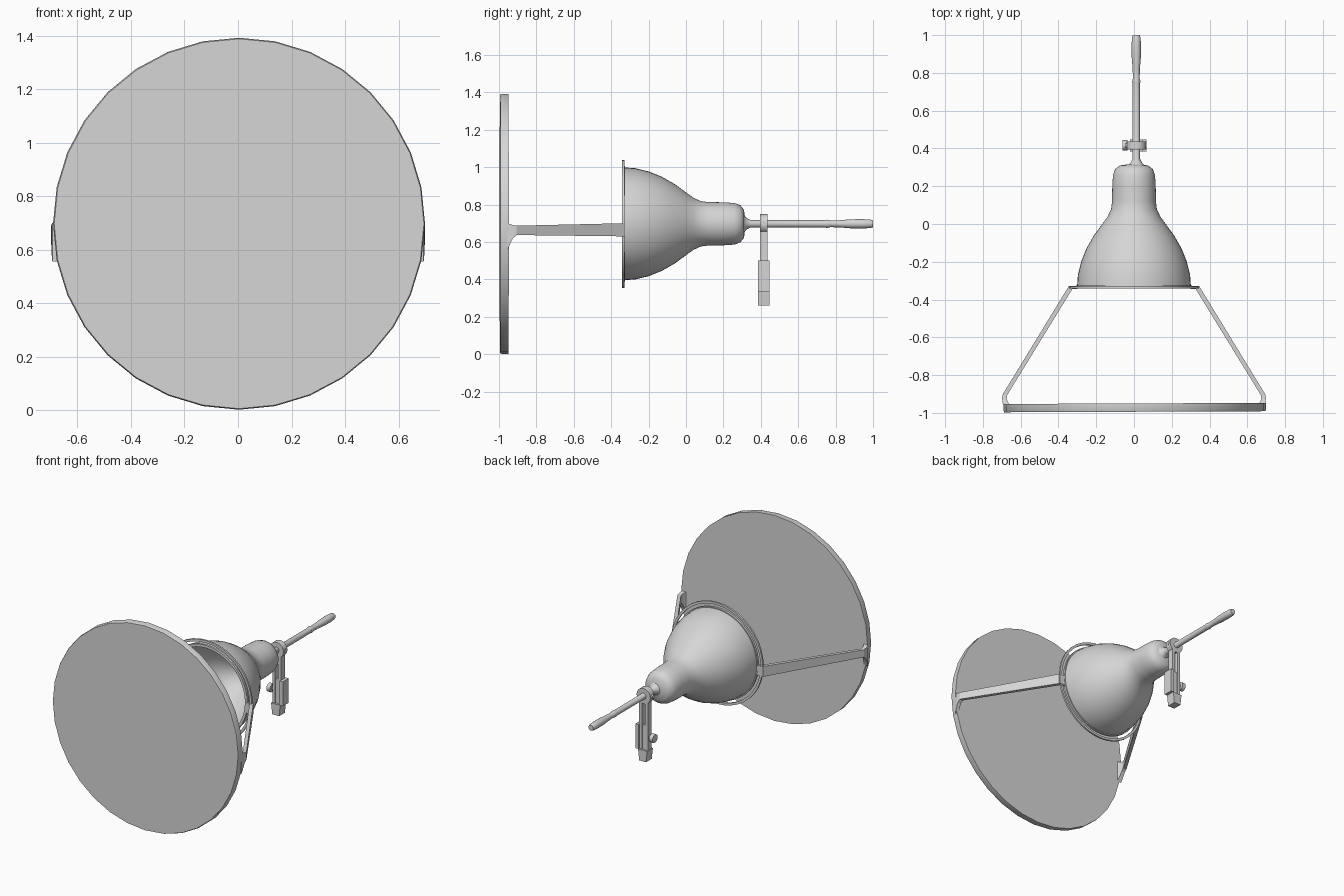
import bpy, bmesh, math
from mathutils import Vector

cube = bpy.data.objects.get("Cube")
if cube:
    bpy.data.objects.remove(cube, do_unlink=True)

AXIS_Z = 0.697
CLAMP_X = 0.012
grey = bpy.data.materials.new("light_grey")
grey.use_nodes = True
colour = (0.67, 0.67, 0.67, 1)
grey.diffuse_color = colour
grey.node_tree.nodes["Principled BSDF"].inputs["Base Color"].default_value = colour


def finish(name, bm, smooth=None):
    bmesh.ops.remove_doubles(bm, verts=bm.verts, dist=1e-5)
    bmesh.ops.recalc_face_normals(bm, faces=bm.faces)
    mesh = bpy.data.meshes.new(name)
    bm.to_mesh(mesh)
    bm.free()
    ob = bpy.data.objects.new(name, mesh)
    bpy.context.collection.objects.link(ob)
    mesh.materials.append(grey)
    if smooth:
        bpy.ops.object.select_all(action="DESELECT")
        ob.select_set(True)
        bpy.context.view_layer.objects.active = ob
        bpy.ops.object.shade_smooth_by_angle(angle=math.radians(smooth))
    return ob


def lathe(name, profile, sides, smooth=40, x=0.0, closed=False):
    """Spin (y, radius) points about the lamp's axis."""
    bm = bmesh.new()
    pts = list(profile) + ([profile[0]] if closed else [])
    verts = [bm.verts.new((x, y, AXIS_Z + r)) for y, r in pts]
    edges = [bm.edges.new(pair) for pair in zip(verts, verts[1:])]
    bmesh.ops.spin(bm, geom=verts + edges, cent=(x, 0, AXIS_Z), axis=(0, 1, 0),
                   angle=math.tau, steps=sides, use_merge=False)
    return finish(name, bm, smooth)


def box(name, x, y, z, taper=1.0):
    """Box from ranges; the bottom may be narrowed sideways."""
    bm = bmesh.new()
    bmesh.ops.create_cube(bm, size=1)
    for v in bm.verts:
        k = taper if v.co.z < 0 else 1
        v.co = [(a + b) / 2 + (b - a) * c * s for (a, b), c, s
                in zip((x, y, z), v.co, (k, 1, 1))]
    return finish(name, bm)


def clamp_box(name, x, y, z, taper=1.0):
    return box(name, [CLAMP_X + v for v in x], y, z, taper)


def strip(name, sections, side):
    """Flat bar through (outer x, thickness, y, low z, high z) sections."""
    bm = bmesh.new()
    rows = []
    for x, thick, y, low, high in sections:
        rows.append([bm.verts.new((side * (x - dx), y, z))
                     for dx, z in ((0, low), (0, high), (thick, high), (thick, low))])
    for a, b in zip(rows, rows[1:]):
        for i in range(4):
            j = (i + 1) % 4
            bm.faces.new((a[i], a[j], b[j], b[i]))
    bm.faces.new(rows[0])
    bm.faces.new(rows[-1])
    return finish(name, bm)


# Solid front diffuser, turned very slightly
disc = lathe("diffuser_disc", [(-0.994, 0), (-0.994, 0.691), (-0.985, 0.695),
                               (-0.95, 0.695), (-0.95, 0)], 32, 35)
disc.rotation_euler.z = 0.004

# Bell reflector as an open shell with a thin lip
outer = [(-0.34, 0.308), (-0.325, 0.308), (-0.325, 0.301), (-0.27, 0.297), (-0.2, 0.28),
         (-0.13, 0.252), (-0.06, 0.212), (0.0, 0.168), (0.04, 0.139), (0.08, 0.121),
         (0.12, 0.116), (0.2, 0.115), (0.26, 0.111), (0.29, 0.1), (0.31, 0.075), (0.32, 0.0)]
inner = [(y - 0.012, r - 0.012) for y, r in outer[3:-1]]
lathe("bell_reflector", outer + [(0.3, 0)] + inner[::-1] + [(-0.34, 0.29)], 48,
      closed=True)

# Mounting ring around the mouth
lathe("mounting_ring", [(-0.342, 0.326), (-0.342, 0.342), (-0.33, 0.342), (-0.33, 0.326)],
      40, 30, closed=True)

# Side arms with flared feet, and tabs joining them to the ring
for side, label in ((1, "left"), (-1, "right")):
    strip(label + "_arm", [(0.347, 0.028, -0.332, 0.63, 0.70), (0.697, 0.026, -0.905, 0.637, 0.687),
                           (0.698, 0.024, -0.925, 0.62, 0.69), (0.697, 0.028, -0.94, 0.59, 0.695),
                           (0.694, 0.034, -0.955, 0.555, 0.70)], side)
    box(label + "_arm_tab", sorted((side * 0.3, side * 0.346)), (-0.343, -0.327), (0.63, 0.70))

# Stem and grip
lathe("stem_rod", [(0.31, 0), (0.31, 0.045), (0.325, 0.03), (0.345, 0.02), (0.76, 0.019),
                   (0.76, 0)], 16, x=CLAMP_X)
lathe("grip", [(0.74, 0), (0.74, 0.02), (0.755, 0.022), (0.77, 0.018), (0.82, 0.019),
               (0.88, 0.024), (0.94, 0.025), (0.985, 0.023), (1.0, 0.018), (1.0, 0)],
      16, x=CLAMP_X)

# Clamp: collar, forked strap, body, tapered foot
lathe("clamp_collar", [(0.395, 0.019), (0.395, 0.052), (0.437, 0.052), (0.437, 0.019)],
      16, x=CLAMP_X, closed=True)
for side, label in ((1, "left"), (-1, "right")):
    clamp_box(label + "_clamp_strap", sorted((side * 0.01, side * 0.032)), (0.395, 0.437),
              (0.33, 0.735))
clamp_box("clamp_bridge", (-0.012, 0.012), (0.4, 0.432), (0.33, 0.5))
clamp_box("clamp_plate", (0.03, 0.054), (0.385, 0.447), (0.335, 0.5))
clamp_box("clamp_foot", (-0.034, 0.034), (0.385, 0.447), (0.26, 0.335), 0.75)

# Tightening knobs across the clamp
for name, z, x0, x1, radius in (("lower_knob_shaft", 0.42, -0.045, 0.04, 0.011),
                                ("lower_knob", 0.42, -0.072, -0.046, 0.028),
                                ("collar_bolt", 0.7, -0.06, 0.054, 0.012)):
    bm = bmesh.new()
    bmesh.ops.create_cone(bm, cap_ends=True, segments=12, radius1=radius, radius2=radius,
                          depth=x1 - x0)
    turn = Vector((0, 0, 1)).rotation_difference(Vector((1, 0, 0)))
    for v in bm.verts:
        v.co = turn @ v.co + Vector((CLAMP_X + (x0 + x1) / 2, 0.416, z))
    finish(name, bm, 40)
